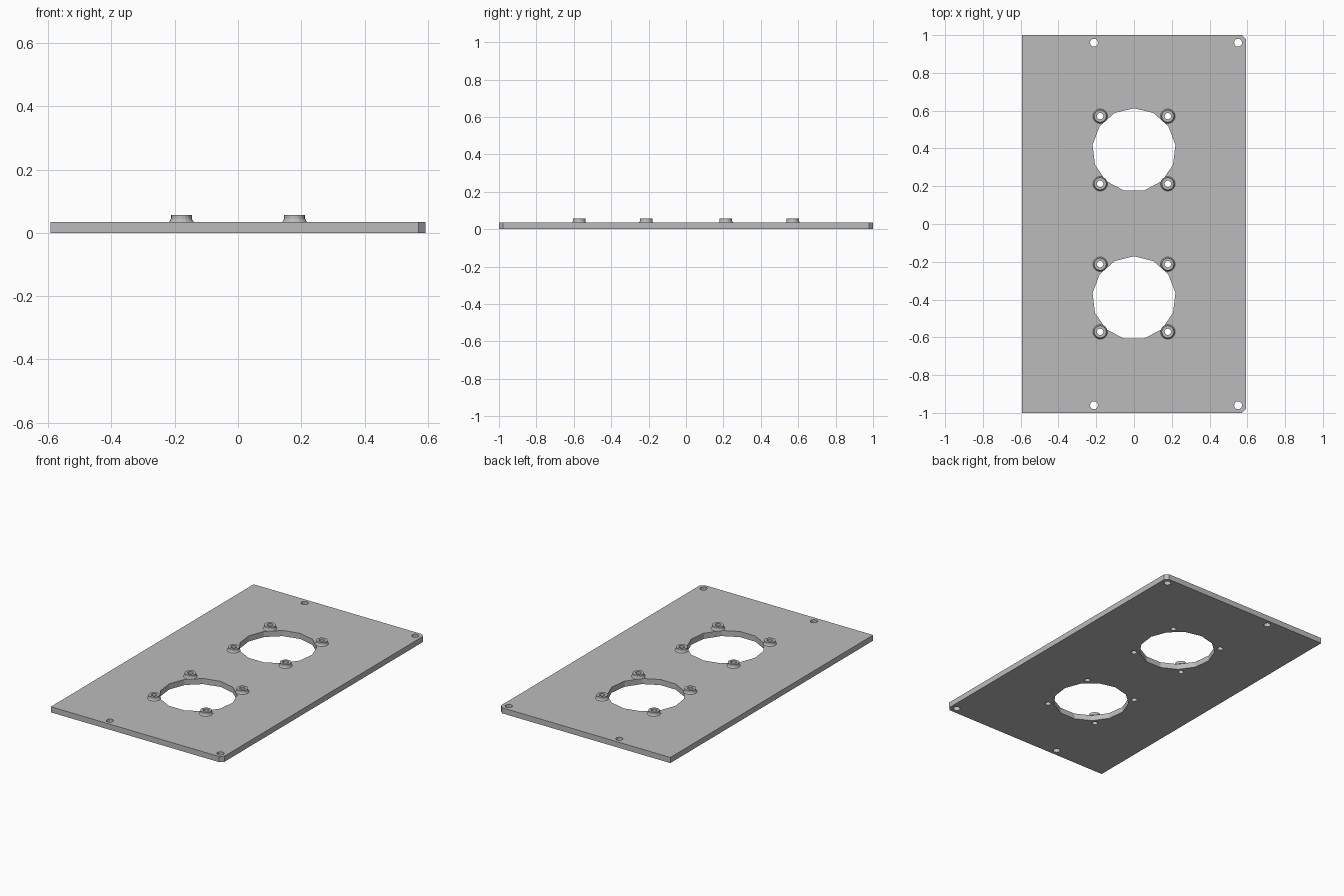
import bpy
import bmesh
from math import sin, cos, pi

cube = bpy.data.objects.get("Cube")
if cube:
    bpy.data.objects.remove(cube, do_unlink=True)

HALF_X, HALF_Y, THICK, CHAMFER = 0.592, 1.0, 0.035, 0.022
OPENING_Y, OPENING_R = 0.392, 0.221
POST_OFFSET, BORE_R, BORE_SIDES = 0.179, 0.017, 16

grey = bpy.data.materials.new("plain grey")
grey.use_nodes = True
colour = (0.5, 0.5, 0.5, 1)
grey.diffuse_color = colour
grey.node_tree.nodes["Principled BSDF"].inputs["Base Color"].default_value = colour


def circle(x, y, radius, sides):
    """Points of a regular polygon with one corner towards +y."""
    steps = [2 * pi * i / sides for i in range(sides)]
    return [(x + radius * sin(a), y + radius * cos(a)) for a in steps]


def finish(bm, name):
    bmesh.ops.recalc_face_normals(bm, faces=bm.faces)
    mesh = bpy.data.meshes.new(name)
    bm.to_mesh(mesh)
    bm.free()
    mesh.materials.append(grey)
    obj = bpy.data.objects.new(name, mesh)
    bpy.context.collection.objects.link(obj)
    return obj


posts = [(sx * POST_OFFSET, side * OPENING_Y + sy * POST_OFFSET)
         for side in (-1, 1) for sx in (-1, 1) for sy in (-1, 1)]

# Plate outline with two chamfered corners, followed by all its holes
loops = [[(-HALF_X, -HALF_Y), (HALF_X - CHAMFER, -HALF_Y), (HALF_X, CHAMFER - HALF_Y),
          (HALF_X, HALF_Y - CHAMFER), (HALF_X - CHAMFER, HALF_Y), (-HALF_X, HALF_Y)]]
for side in (-1, 1):
    loops.append(circle(0, side * OPENING_Y, OPENING_R, 13))
    loops += [circle(x, side * 0.96, 0.021, 12) for x in (-0.212, 0.551)]
loops += [circle(x, y, BORE_R, BORE_SIDES) for x, y in posts]

bm = bmesh.new()
for loop in loops:
    verts = [bm.verts.new((x, y, 0)) for x, y in loop]
    for i, v in enumerate(verts):
        bm.edges.new((verts[i - 1], v))
bmesh.ops.triangle_fill(bm, edges=bm.edges[:], use_beauty=True, normal=(0, 0, 1))
top = bmesh.ops.extrude_face_region(bm, geom=bm.faces[:], use_keep_orig=True)
bmesh.ops.translate(bm, vec=(0, 0, THICK),
                    verts=[g for g in top["geom"] if isinstance(g, bmesh.types.BMVert)])
finish(bm, "plate")

# Hollow mounting posts with a flared foot
profile = [(0.039, THICK), (0.035, 0.040), (0.033, 0.046), (0.033, 0.057),
           (BORE_R, 0.057), (BORE_R, THICK)]
for x, y in posts:
    bm = bmesh.new()
    rings = [[bm.verts.new((px, py, z)) for px, py in circle(x, y, r, BORE_SIDES)]
             for r, z in profile]
    for low, high in zip(rings, rings[1:]):
        for i in range(BORE_SIDES):
            bm.faces.new((low[i - 1], low[i], high[i], high[i - 1]))
    finish(bm, "mounting_post")
